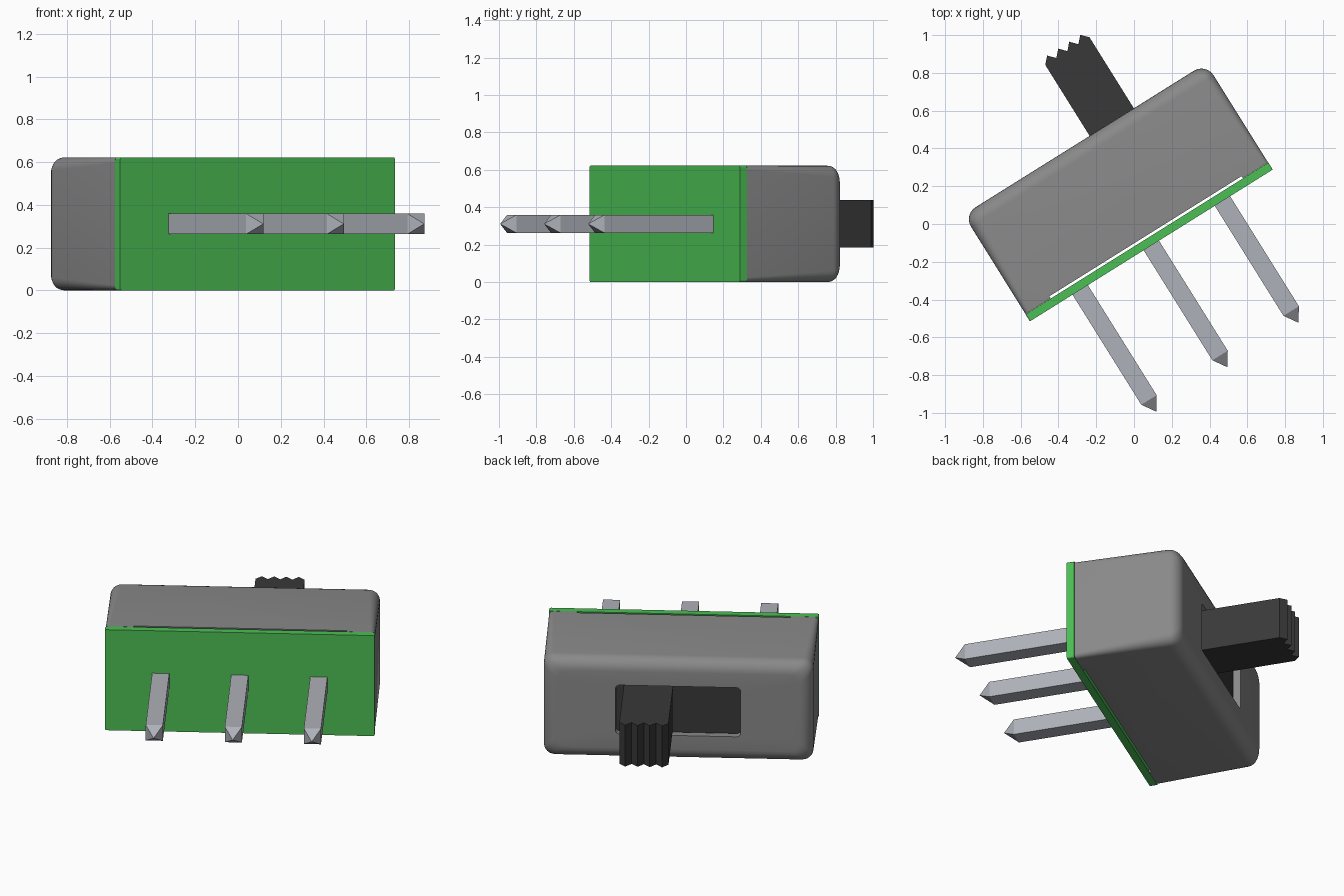
import bpy, bmesh, math
from mathutils import Matrix

if "Cube" in bpy.data.objects:
    bpy.data.objects.remove(bpy.data.objects["Cube"])

ROT = Matrix.Rotation(math.radians(32), 4, 'Z')   # whole switch is turned on the ground
CU, CZ = 0.0175, 0.311                            # centre along the length, centre height


def material(name, rgb):
    m = bpy.data.materials.new(name)
    m.diffuse_color = (*rgb, 1)
    m.use_nodes = True
    m.node_tree.nodes["Principled BSDF"].inputs["Base Color"].default_value = m.diffuse_color
    return m


def finish(bm, name, mat):
    bmesh.ops.recalc_face_normals(bm, faces=bm.faces)
    bm.transform(ROT)
    me = bpy.data.meshes.new(name)
    bm.to_mesh(me)
    bm.free()
    ob = bpy.data.objects.new(name, me)
    bpy.context.collection.objects.link(ob)
    if mat:
        me.materials.append(mat)
    return ob


def ring(bm, v, hu, hz, r, seg=6):
    """Rounded rectangle across the switch at depth v."""
    out = []
    for k, (sx, sz) in enumerate([(1, 1), (-1, 1), (-1, -1), (1, -1)]):
        for i in range(seg + 1):
            a = math.pi / 2 * (k + i / seg)
            out.append(bm.verts.new((CU + sx * (hu - r) + r * math.cos(a), v,
                                     CZ + sz * (hz - r) + r * math.sin(a))))
    return out


def bridge(bm, a, b):
    n = len(a)
    for i in range(n):
        bm.faces.new((a[i], a[(i + 1) % n], b[(i + 1) % n], b[i]))


def loft(name, sections, mat, cyclic=False):
    bm = bmesh.new()
    rings = [ring(bm, *s) for s in sections]
    for a, b in zip(rings, rings[1:]):
        bridge(bm, a, b)
    if cyclic:
        bridge(bm, rings[-1], rings[0])
    else:
        bm.faces.new(rings[0])
        bm.faces.new(rings[-1])
    return finish(bm, name, mat)


def smooth(ob):
    bpy.ops.object.select_all(action='DESELECT')
    ob.select_set(True)
    bpy.context.view_layer.objects.active = ob
    bpy.ops.object.shade_smooth_by_angle(angle=math.radians(35))


metal = material("housing_grey", (0.25, 0.25, 0.25))
green = material("board_green", (0.07, 0.52, 0.09))
black = material("slider_black", (0.04, 0.04, 0.04))
steel = material("pin_steel", (0.42, 0.44, 0.48))

# circuit board
loft("circuit_board", [(-0.145, 0.758, 0.311, 0.01), (-0.101, 0.758, 0.311, 0.01)], green)

# hollow housing: outer wall, rounded top edge, window, inner wall
HU, HZ, TOP, R, WALL = 0.757, 0.311, 0.52, 0.075, 0.045
sections = [(-0.1, HU, HZ, 0.025)]
for i in range(7):
    a = math.pi / 2 * i / 6
    inset = R * (1 - math.cos(a))
    sections.append((TOP - R + R * math.sin(a), HU - inset, HZ - inset, 0.06))
sections += [(TOP, 0.352, 0.152, 0.025), (TOP - WALL, 0.352, 0.152, 0.025),
             (TOP - WALL, HU - 0.05, HZ - 0.05, 0.03), (-0.1, HU - 0.05, HZ - 0.05, 0.015)]
housing = loft("housing", sections, metal, cyclic=True)

# shallow relief along the long rims of the housing
cutter = loft("rim_cutter", [(-0.2, 0.6, 0.5, 0.01), (-0.087, 0.6, 0.5, 0.01)], None)
cutter.hide_render = True
mod = housing.modifiers.new("rim_relief", 'BOOLEAN')
mod.operation, mod.object, mod.solver = 'DIFFERENCE', cutter, 'EXACT'
bpy.ops.object.select_all(action='DESELECT')
bpy.context.view_layer.objects.active = housing
housing.select_set(True)
bpy.ops.object.modifier_apply(modifier=mod.name)
bpy.data.objects.remove(cutter)
smooth(housing)

# slider base plate behind the window
loft("slider_plate", [(0.41, 0.5, 0.21, 0.01), (0.465, 0.5, 0.21, 0.01)], black)

# slider knob with four grip ridges
U0, U1, TEETH = 0.048, 0.324, 4
pitch = (U1 - U0) / (2 * TEETH)
profile = [(U1, 0.46), (U0, 0.46)]
profile += [(U0 + i * pitch, 1.0 if i % 2 else 0.963) for i in range(2 * TEETH + 1)]
bm = bmesh.new()
face = bm.faces.new([bm.verts.new((u, v, 0.184)) for u, v in profile])
ext = bmesh.ops.extrude_face_region(bm, geom=[face])
bmesh.ops.translate(bm, vec=(0, 0, 0.256),
                    verts=[g for g in ext["geom"] if isinstance(g, bmesh.types.BMVert)])
finish(bm, "slider_knob", black)

# square pins with pyramid tips
for n, off in enumerate((-0.444, 0, 0.444)):
    bm = bmesh.new()
    h = 0.048
    loops = [[bm.verts.new((CU + off + sx * h, v, CZ + sz * h))
              for sx, sz in ((1, 1), (-1, 1), (-1, -1), (1, -1))] for v in (-0.12, -0.832)]
    bridge(bm, *loops)
    bm.faces.new(loops[0])
    tip = bm.verts.new((CU + off, -0.905, CZ))
    for i in range(4):
        bm.faces.new((loops[1][i], loops[1][(i + 1) % 4], tip))
    finish(bm, f"pin_{n + 1}", steel)
